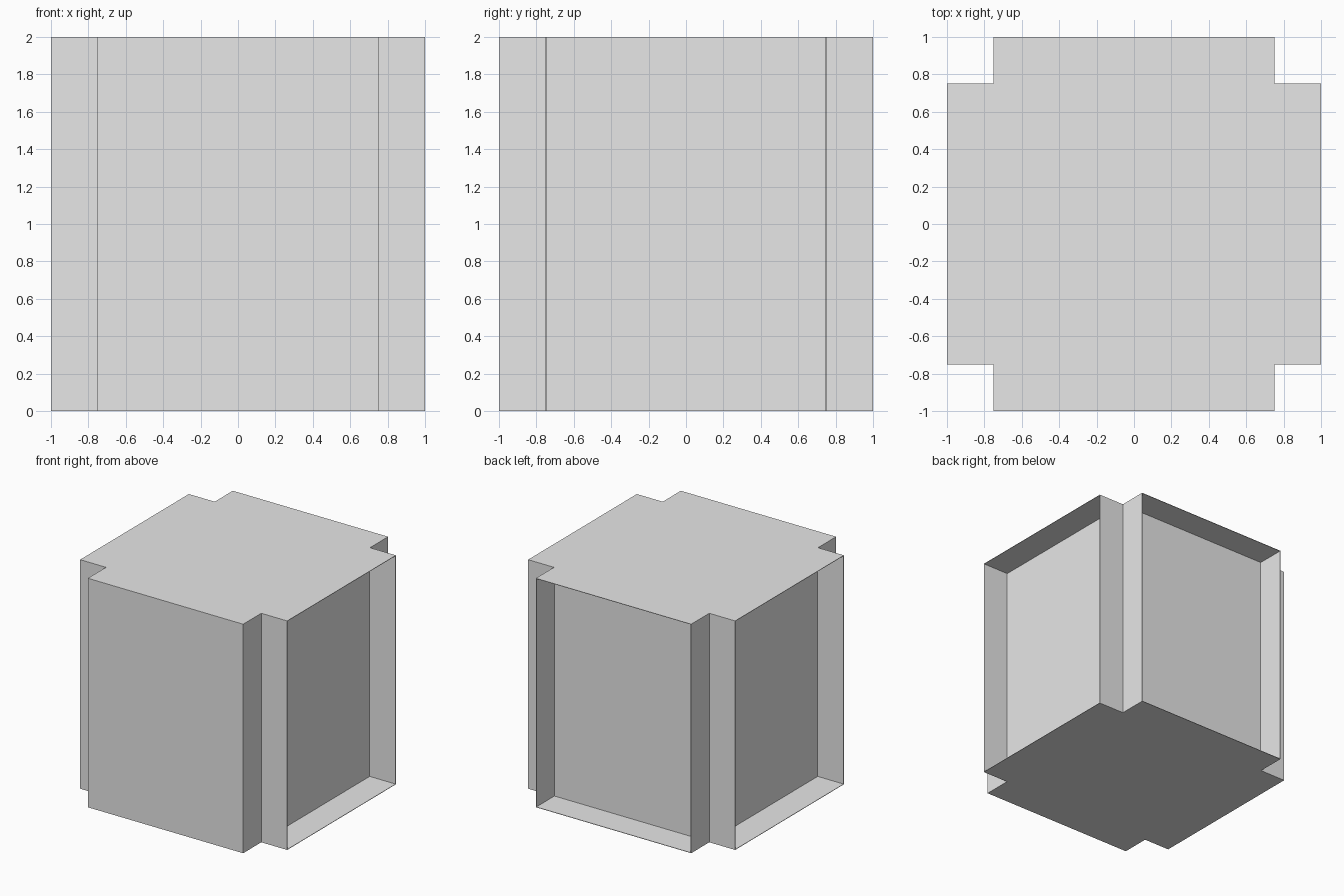
import bpy
import bmesh

if "Cube" in bpy.data.objects:
    bpy.data.objects.remove(bpy.data.objects["Cube"])

T = 0.004            # sheet thickness
IN, OUT, H = 0.75, 1.0, 2.0

grey = bpy.data.materials.new("plain_grey")
grey.diffuse_color = (0.8, 0.8, 0.8, 1)
grey.use_nodes = True
grey.node_tree.nodes["Principled BSDF"].inputs["Base Color"].default_value = grey.diffuse_color


def finish(name, bm):
    bmesh.ops.recalc_face_normals(bm, faces=bm.faces)
    mesh = bpy.data.meshes.new(name)
    bm.to_mesh(mesh)
    bm.free()
    mesh.materials.append(grey)
    obj = bpy.data.objects.new(name, mesh)
    bpy.context.collection.objects.link(obj)
    return obj


def prism(name, outline, z0, z1):
    """Extrude a flat outline upwards from z0 to z1."""
    bm = bmesh.new()
    face = bm.faces.new([bm.verts.new((x, y, z0)) for x, y in outline])
    top = bmesh.ops.extrude_face_region(bm, geom=[face])["geom"]
    verts = [v for v in top if isinstance(v, bmesh.types.BMVert)]
    bmesh.ops.translate(bm, vec=(0, 0, z1 - z0), verts=verts)
    return finish(name, bm)


def block(name, x0, x1, y0, y1):
    """Upright block that fits between the two plates."""
    return prism(name, [(x0, y0), (x1, y0), (x1, y1), (x0, y1)], T, H - T)


# Cross-shaped top and bottom plates with notched corners
cross = []
for sx, sy in ((1, -1), (1, 1), (-1, 1), (-1, -1)):
    corner = [(IN * sx, OUT * sy), (IN * sx, IN * sy), (OUT * sx, IN * sy)]
    cross += corner if sx * sy < 0 else corner[::-1]
prism("bottom_plate", cross, 0, T)
prism("top_plate", cross, H - T, H)

# Core, reaching out to the flush front panel
block("core", -IN, IN, -OUT, IN)

# Thin fins framing the recessed left, right and back panels
for s, side in ((-1, "left"), (1, "right")):
    xa, xb = sorted((IN * s, OUT * s))
    block(side + "_front_fin", xa, xb, -IN, -IN + T)
    block(side + "_back_fin", xa, xb, IN - T, IN)
    xa, xb = sorted(((IN - T) * s, IN * s))
    block("back_" + side + "_fin", xa, xb, IN, OUT)
